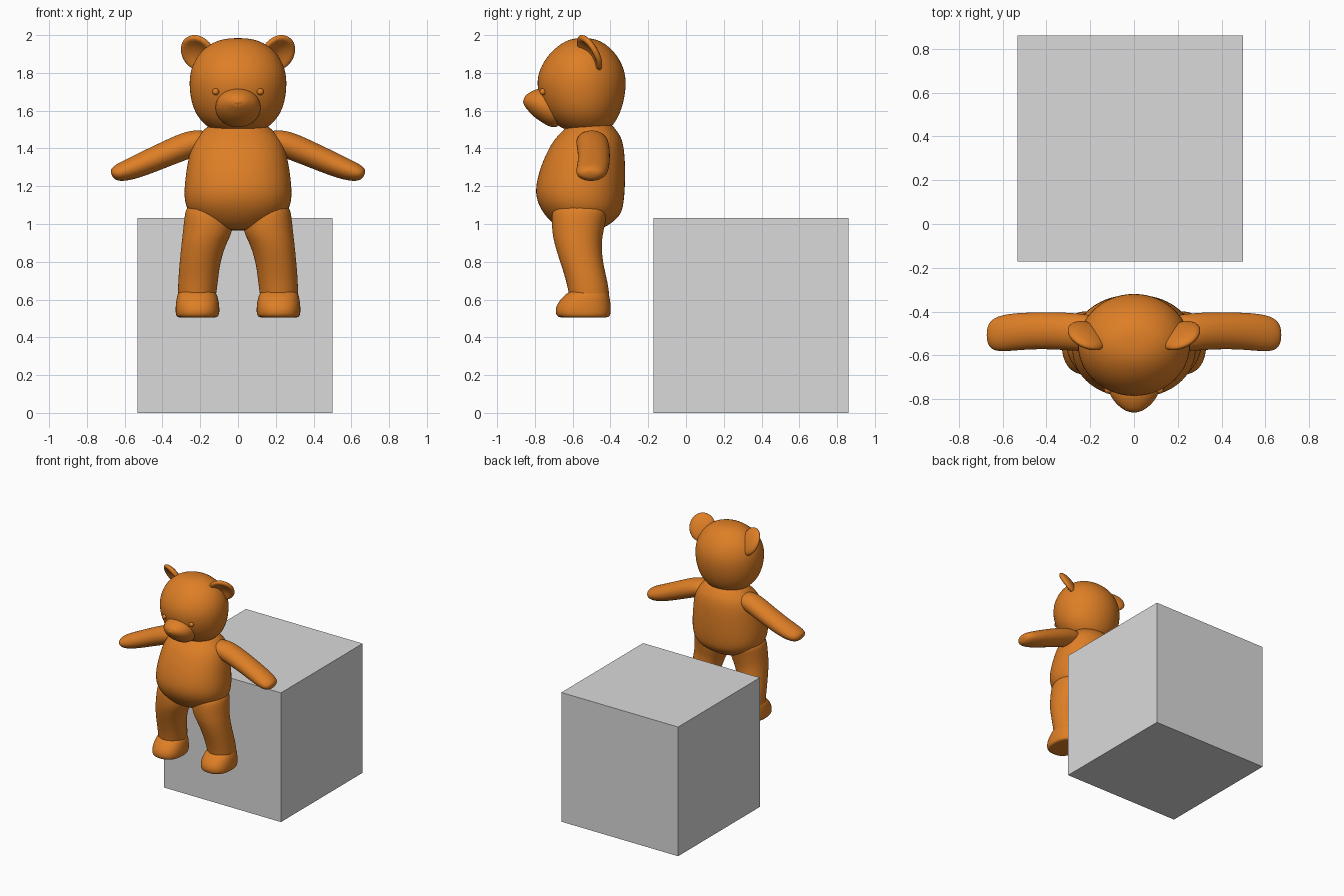
import bpy, bmesh, math
from mathutils import Vector, Matrix


def material(name, rgb):
    m = bpy.data.materials.new(name)
    m.diffuse_color = (*rgb, 1)
    return m


fur = material("orange fur", (0.73, 0.21, 0.019))
grey = material("grey block", (0.7, 0.7, 0.7))


def finish(name, bm, mat, smooth=True, subdivide=0):
    bmesh.ops.recalc_face_normals(bm, faces=bm.faces)
    me = bpy.data.meshes.new(name)
    for f in bm.faces:
        f.smooth = smooth
    bm.to_mesh(me)
    bm.free()
    ob = bpy.data.objects.new(name, me)
    bpy.context.collection.objects.link(ob)
    me.materials.append(mat)
    if subdivide:
        mod = ob.modifiers.new("smooth", "SUBSURF")
        mod.levels = mod.render_levels = subdivide
    return ob


def loft(name, rings, u, v, power=1.0, n=20):
    """Skin elliptical rings (centre, radius along u, radius along v)."""
    bm = bmesh.new()
    u, v = Vector(u), Vector(v)

    def wave(x):
        return math.copysign(abs(x) ** power, x)
    loops = []
    for c, ru, rv in rings:
        angles = [2 * math.pi * i / n for i in range(n)]
        loops.append([bm.verts.new(Vector(c) + u * ru * wave(math.cos(a))
                                   + v * rv * wave(math.sin(a))) for a in angles])
    for a, b in zip(loops, loops[1:]):
        for i in range(n):
            j = (i + 1) % n
            bm.faces.new((a[i], a[j], b[j], b[i]))
    bm.faces.new(loops[0])
    bm.faces.new(loops[-1])
    return finish(name, bm, fur, subdivide=2)


def upright(name, rows, power=1.0):
    """Rows of z, left x, right x, front y, back y."""
    rings = [(((x0 + x1) / 2, (y0 + y1) / 2, z), (x1 - x0) / 2, (y1 - y0) / 2)
             for z, x0, x1, y0, y1 in rows]
    return loft(name, rings, (1, 0, 0), (0, 1, 0), power)


def ball(name, matrix, dent=0.0):
    bm = bmesh.new()
    bmesh.ops.create_uvsphere(bm, u_segments=24, v_segments=16, radius=1)
    for p in bm.verts:
        # hollow the front of cupped parts
        if dent and p.co.y < 0:
            p.co.y += dent * max(0, 1 - (p.co.x ** 2 + p.co.z ** 2) / 0.75)
    bmesh.ops.transform(bm, matrix=matrix, verts=bm.verts)
    return finish(name, bm, fur)


# Block
bm = bmesh.new()
bmesh.ops.create_cube(bm, size=1.032,
                      matrix=Matrix.Translation((-0.017, 0.345, 0.516)))
finish("block", bm, grey, smooth=False)

# Torso and head
upright("torso", [(z, -w, w, f, b) for z, w, f, b in [
    (0.965, 0.08, -0.63, -0.47), (0.985, 0.17, -0.69, -0.42),
    (1.04, 0.25, -0.745, -0.345), (1.10, 0.285, -0.785, -0.328),
    (1.18, 0.29, -0.805, -0.32), (1.30, 0.275, -0.775, -0.318),
    (1.40, 0.255, -0.73, -0.325), (1.46, 0.225, -0.69, -0.34),
    (1.50, 0.18, -0.645, -0.37), (1.54, 0.14, -0.62, -0.40)]], 0.93)
upright("head", [(z, -w, w, f, b) for z, w, f, b in [
    (1.495, 0.13, -0.63, -0.42), (1.515, 0.165, -0.675, -0.39),
    (1.57, 0.222, -0.735, -0.352), (1.65, 0.253, -0.775, -0.325),
    (1.74, 0.263, -0.795, -0.312), (1.82, 0.255, -0.78, -0.322),
    (1.90, 0.215, -0.73, -0.365), (1.955, 0.15, -0.665, -0.425),
    (1.98, 0.08, -0.61, -0.48), (1.984, 0.02, -0.56, -0.53)]])

# Muzzle and nose
loft("muzzle", [((0, y, z), rx, rz) for y, z, rx, rz in [
    (-0.66, 1.61, 0.12, 0.105), (-0.72, 1.615, 0.122, 0.105),
    (-0.765, 1.63, 0.118, 0.092), (-0.805, 1.638, 0.098, 0.073),
    (-0.84, 1.647, 0.062, 0.043), (-0.86, 1.65, 0.028, 0.02)]],
    (1, 0, 0), (0, 0, 1))
ball("nose", Matrix.Translation((0, -0.838, 1.648)) @ Matrix.Diagonal((0.04, 0.024, 0.024, 1)))

for s, side in ((-1, "left"), (1, "right")):
    # Legs with rounded feet
    def side_rows(rows):
        return [(z, min(s * a, s * b), max(s * a, s * b), f, k)
                for z, a, b, f, k in rows]
    upright(side + "_leg", side_rows([
        (1.12, 0.04, 0.27, -0.70, -0.40), (1.04, 0.025, 0.285, -0.715, -0.42),
        (0.96, 0.025, 0.293, -0.71, -0.435), (0.90, 0.06, 0.30, -0.70, -0.447),
        (0.80, 0.093, 0.31, -0.668, -0.44), (0.70, 0.105, 0.318, -0.635, -0.415),
        (0.62, 0.115, 0.32, -0.62, -0.402), (0.54, 0.13, 0.31, -0.60, -0.41)]), 0.95)
    upright(side + "_foot", side_rows([
        (0.648, 0.135, 0.30, -0.60, -0.43), (0.640, 0.115, 0.318, -0.625, -0.41),
        (0.60, 0.102, 0.328, -0.668, -0.40), (0.56, 0.097, 0.332, -0.692, -0.397),
        (0.525, 0.097, 0.332, -0.692, -0.397), (0.507, 0.105, 0.325, -0.68, -0.405),
        (0.504, 0.13, 0.30, -0.65, -0.43)]), 0.85)

    # Arm
    loft(side + "_arm", [((s * x, y, z), ry, rz) for x, y, z, ry, rz in [
        (0.13, -0.50, 1.45, 0.05, 0.03), (0.17, -0.50, 1.445, 0.08, 0.055),
        (0.25, -0.495, 1.425, 0.088, 0.068), (0.36, -0.487, 1.38, 0.086, 0.064),
        (0.48, -0.488, 1.327, 0.085, 0.06), (0.57, -0.495, 1.29, 0.087, 0.054),
        (0.63, -0.503, 1.27, 0.08, 0.045), (0.658, -0.506, 1.263, 0.06, 0.032),
        (0.669, -0.507, 1.26, 0.03, 0.015)]],
        (0, 1, 0), Vector((s * 0.4, 0, 1)))

    # Cupped ear, leaning forward and turned outward
    ear = (Matrix.Translation((s * 0.212, -0.51, 1.905))
           @ Matrix.Rotation(s * 0.42, 4, "Z") @ Matrix.Rotation(0.5, 4, "X")
           @ Matrix.Diagonal((0.096, 0.034, 0.107, 1)))
    ball(side + "_ear", ear, dent=1.2)

    # Eye
    ball(side + "_eye", Matrix.Translation((s * 0.118, -0.757, 1.70))
         @ Matrix.Scale(0.018, 4))
